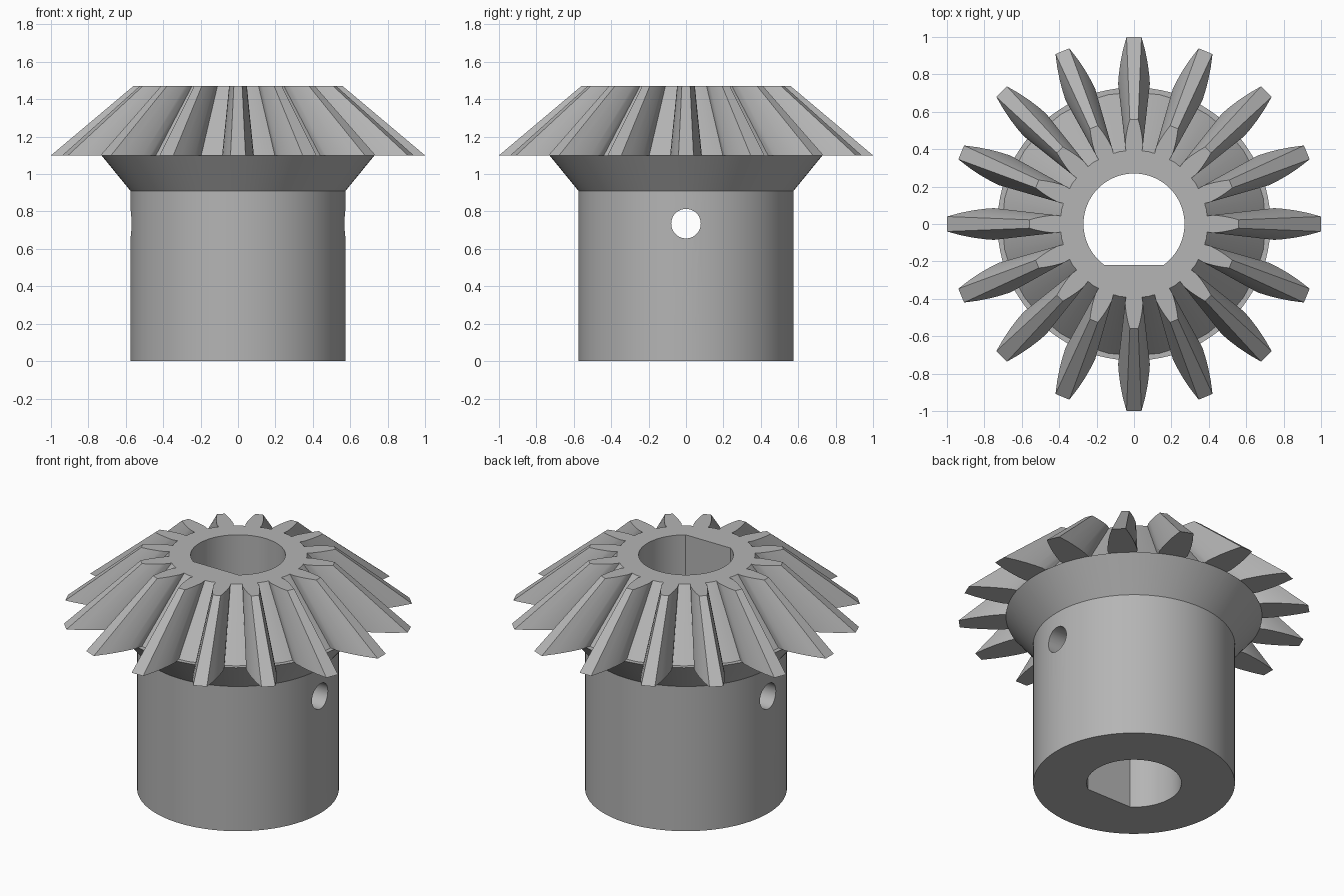
import bpy, bmesh
from math import sin, cos, pi, asin
from mathutils import Matrix

cube = bpy.data.objects.get("Cube")
if cube:
    bpy.data.objects.remove(cube)

steel = bpy.data.materials.new("grey steel")
steel.use_nodes = True
colour = (0.46, 0.46, 0.46, 1)
steel.diffuse_color = colour
steel.node_tree.nodes["Principled BSDF"].inputs["Base Color"].default_value = colour

TEETH = 16
FACE_Z, TOP_Z = 1.10, 1.47      # bottom and top of the toothed cone
SHRINK = 0.56                   # tooth size at the top relative to the bottom


def loft(name, rings):
    """Closed solid through a stack of equal-length point rings."""
    bm = bmesh.new()
    loops = [[bm.verts.new(p) for p in ring] for ring in rings]
    n = len(loops[0])
    for low, high in zip(loops, loops[1:]):
        for i in range(n):
            j = (i + 1) % n
            bm.faces.new((low[i], low[j], high[j], high[i]))
    bm.faces.new(loops[0][::-1])
    bm.faces.new(loops[-1])
    bmesh.ops.recalc_face_normals(bm, faces=bm.faces)
    mesh = bpy.data.meshes.new(name)
    bm.to_mesh(mesh)
    bm.free()
    obj = bpy.data.objects.new(name, mesh)
    bpy.context.collection.objects.link(obj)
    mesh.materials.append(steel)
    return obj


def arc(radius, z, start=0.0, sweep=2 * pi, count=96, closed=True):
    step = sweep / (count if closed else count - 1)
    return [(radius * cos(start + i * step), radius * sin(start + i * step), z)
            for i in range(count)]


def combine(target, other, operation):
    mod = target.modifiers.new(operation.lower(), 'BOOLEAN')
    mod.operation, mod.solver, mod.object = operation, 'EXACT', other
    bpy.context.view_layer.objects.active = target
    bpy.ops.object.modifier_apply(modifier=mod.name)
    bpy.data.objects.remove(other)


# Hub with flared collar
gear = loft("bevel_gear", [arc(r, z) for r, z in
                           ((0.575, 0), (0.575, 0.91), (0.73, FACE_Z))])

# Toothed cone: one tooth flank (radius, half width), mirrored and repeated
flank = [(0.697, 0.076), (0.75, 0.085), (0.80, 0.081), (0.86, 0.073),
         (0.93, 0.059), (1.0, 0.04)]
tooth = [(r, -w) for r, w in flank] + [(r, w) for r, w in reversed(flank)]


def outline(scale, z):
    points = []
    for k in range(TEETH):
        a = 2 * pi * k / TEETH
        points += [(scale * (r * cos(a) - w * sin(a)),
                    scale * (r * sin(a) + w * cos(a)), z) for r, w in tooth]
        b = a + pi / TEETH
        points.append((scale * 0.705 * cos(b), scale * 0.705 * sin(b), z))
    return points


teeth = loft("teeth", [outline(1, FACE_Z), outline(SHRINK, TOP_Z)])
combine(gear, teeth, 'UNION')

# Shaft bore with a flat on the front side
start = asin(-0.22 / 0.27)
bore = loft("bore_cutter", [arc(0.27, z, start, pi - 2 * start, 72, False)
                            for z in (-0.2, 1.8)])
combine(gear, bore, 'DIFFERENCE')

# Pin hole through both side walls
pin = loft("pin_cutter", [arc(0.079, z, count=40) for z in (-1, 1)])
pin.data.transform(Matrix.Translation((0, 0, 0.735)) @ Matrix.Rotation(pi / 2, 4, 'Y'))
combine(gear, pin, 'DIFFERENCE')

# Smooth round walls, crisp edges
bpy.ops.object.select_all(action='DESELECT')
gear.select_set(True)
bpy.context.view_layer.objects.active = gear
bpy.ops.object.shade_smooth_by_angle(angle=pi / 7)
